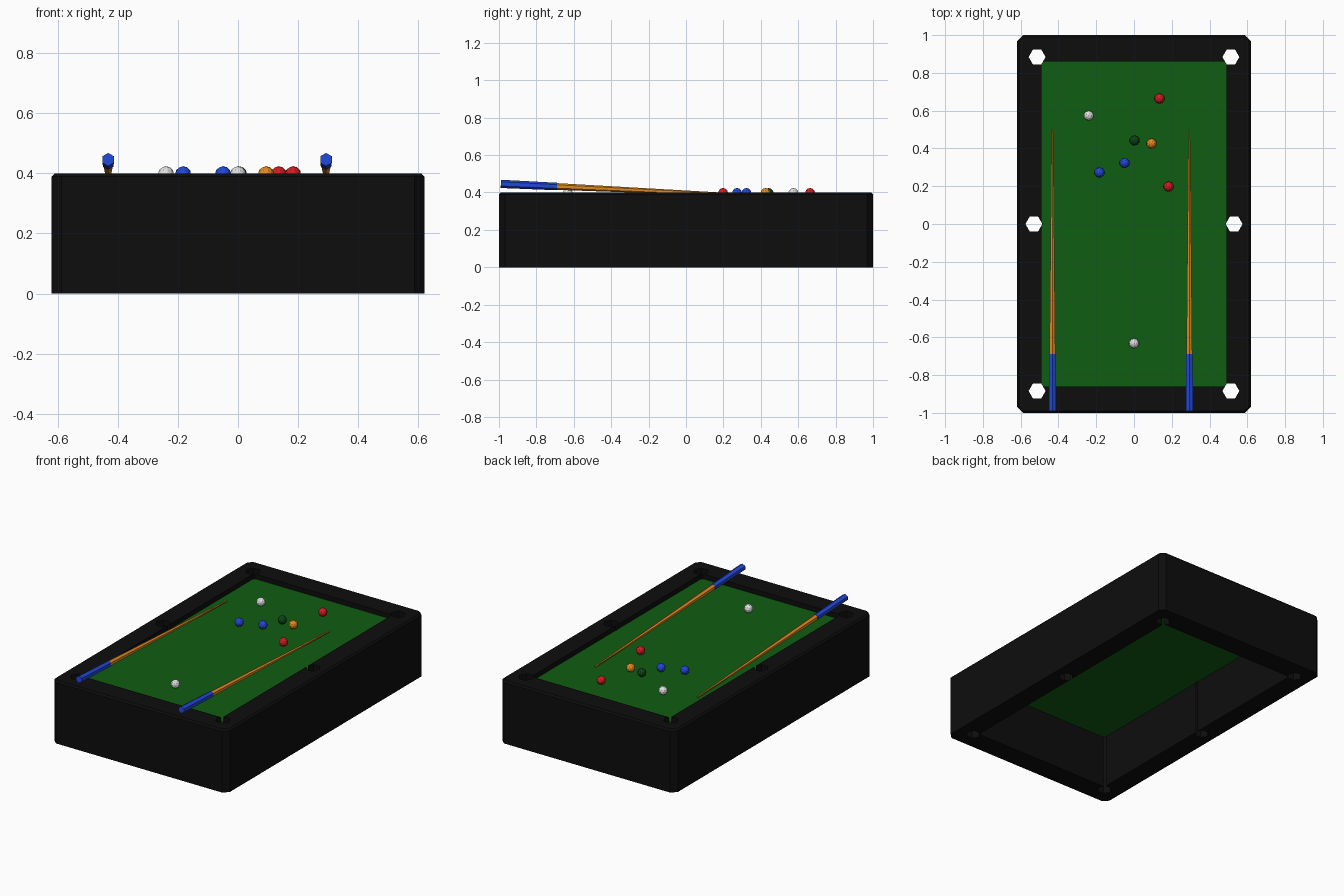
import bpy, bmesh
from math import radians
from mathutils import Vector, Matrix

cube = bpy.data.objects.get("Cube")
if cube:
    bpy.data.objects.remove(cube, do_unlink=True)


def material(name, r, g, b):
    m = bpy.data.materials.new(name)
    m.use_nodes = True
    m.diffuse_color = (r, g, b, 1)
    m.node_tree.nodes["Principled BSDF"].inputs["Base Color"].default_value = (r, g, b, 1)
    return m


black = material("black", 0.004, 0.004, 0.004)
felt = material("felt green", 0.005, 0.11, 0.006)
blue = material("blue", 0.016, 0.065, 0.7)
orange = material("orange", 0.75, 0.25, 0.016)
red = material("red", 0.65, 0.012, 0.016)
white = material("white", 0.75, 0.75, 0.75)
dark_green = material("dark green", 0.004, 0.06, 0.008)


def make(name, bm, mat):
    mesh = bpy.data.meshes.new(name)
    bm.to_mesh(mesh)
    bm.free()
    ob = bpy.data.objects.new(name, mesh)
    bpy.context.collection.objects.link(ob)
    mesh.materials.append(mat)
    return ob


def box_bm(w, d, z0, z1):
    bm = bmesh.new()
    mat = Matrix.Translation((0, 0, (z0 + z1) / 2)) @ Matrix.Diagonal((w, d, z1 - z0, 1))
    bmesh.ops.create_cube(bm, size=1, matrix=mat)
    return bm


def cut(ob, cutter):
    mod = ob.modifiers.new("cut", 'BOOLEAN')
    mod.operation = 'DIFFERENCE'
    mod.solver = 'EXACT'
    mod.object = cutter
    bpy.context.view_layer.objects.active = ob
    bpy.ops.object.modifier_apply(modifier=mod.name)


HEIGHT, BED = 0.4, 0.37
INNER_W, INNER_D = 0.98, 1.72

# Table frame: chamfered corners and a fine chamfer on the top edge
bm = box_bm(1.24, 2, 0, HEIGHT)
upright = [e for e in bm.edges if abs(e.verts[0].co.z - e.verts[1].co.z) > 0.1]
bmesh.ops.bevel(bm, geom=upright, offset=0.032, segments=1, affect='EDGES')
rim = [e for e in bm.edges if all(v.co.z > HEIGHT - 0.001 for v in e.verts)]
bmesh.ops.bevel(bm, geom=rim, offset=0.01, segments=1, affect='EDGES')
frame = make("table_frame", bm, black)

# Playing bed
bed = make("felt_bed", box_bm(INNER_W, INNER_D, 0.34, BED), felt)

# Opening and six hexagonal pockets, cut right through
opening = make("opening_cutter", box_bm(INNER_W, INNER_D, -0.2, 0.6), black)
bm = bmesh.new()
for sx in (-1, 1):
    for x, y in ((0.513, -0.884), (0.53, 0), (0.513, 0.884)):
        place = Matrix.Translation((sx * x, y, 0.2)) @ Matrix.Rotation(radians(30), 4, 'Z')
        bmesh.ops.create_cone(bm, cap_ends=True, segments=6, radius1=0.045,
                              radius2=0.045, depth=1, matrix=place)
pockets = make("pocket_cutter", bm, black)
cut(frame, opening)
cut(frame, pockets)
cut(bed, pockets)
for helper in (opening, pockets):
    bpy.data.objects.remove(helper, do_unlink=True)

# Balls resting on the bed
R = 0.027
balls = [
    ("cue_ball", white, 0, -0.632), ("white_ball", white, -0.24, 0.574),
    ("red_ball_back", red, 0.135, 0.664), ("red_ball_front", red, 0.183, 0.198),
    ("blue_ball_inner", blue, -0.05, 0.323), ("blue_ball_outer", blue, -0.183, 0.273),
    ("orange_ball", orange, 0.093, 0.426), ("green_ball", dark_green, 0.003, 0.442),
]
for name, mat, x, y in balls:
    bm = bmesh.new()
    bmesh.ops.create_icosphere(bm, subdivisions=2, radius=R,
                               matrix=Matrix.Translation((x, y, BED + R)))
    make(name, bm, mat)


def rod(name, a, b, ra, rb, mat):
    a, b = Vector(a), Vector(b)
    turn = (b - a).to_track_quat('Z', 'Y').to_matrix().to_4x4()
    bm = bmesh.new()
    bmesh.ops.create_cone(bm, cap_ends=True, segments=6, radius1=ra, radius2=rb,
                          depth=(b - a).length, matrix=Matrix.Translation((a + b) / 2) @ turn)
    make(name, bm, mat)


# Cues leaning over the front rail: blue grip and tapering shaft
for side, x in (("right", -0.432), ("left", 0.293)):
    butt, joint, tip = (x, -0.99, 0.446), (x, -0.69, 0.432), (x, 0.5, 0.377)
    rod(side + "_cue_grip", butt, joint, 0.022, 0.02, blue)
    rod(side + "_cue_shaft", joint, tip, 0.018, 0.005, orange)
